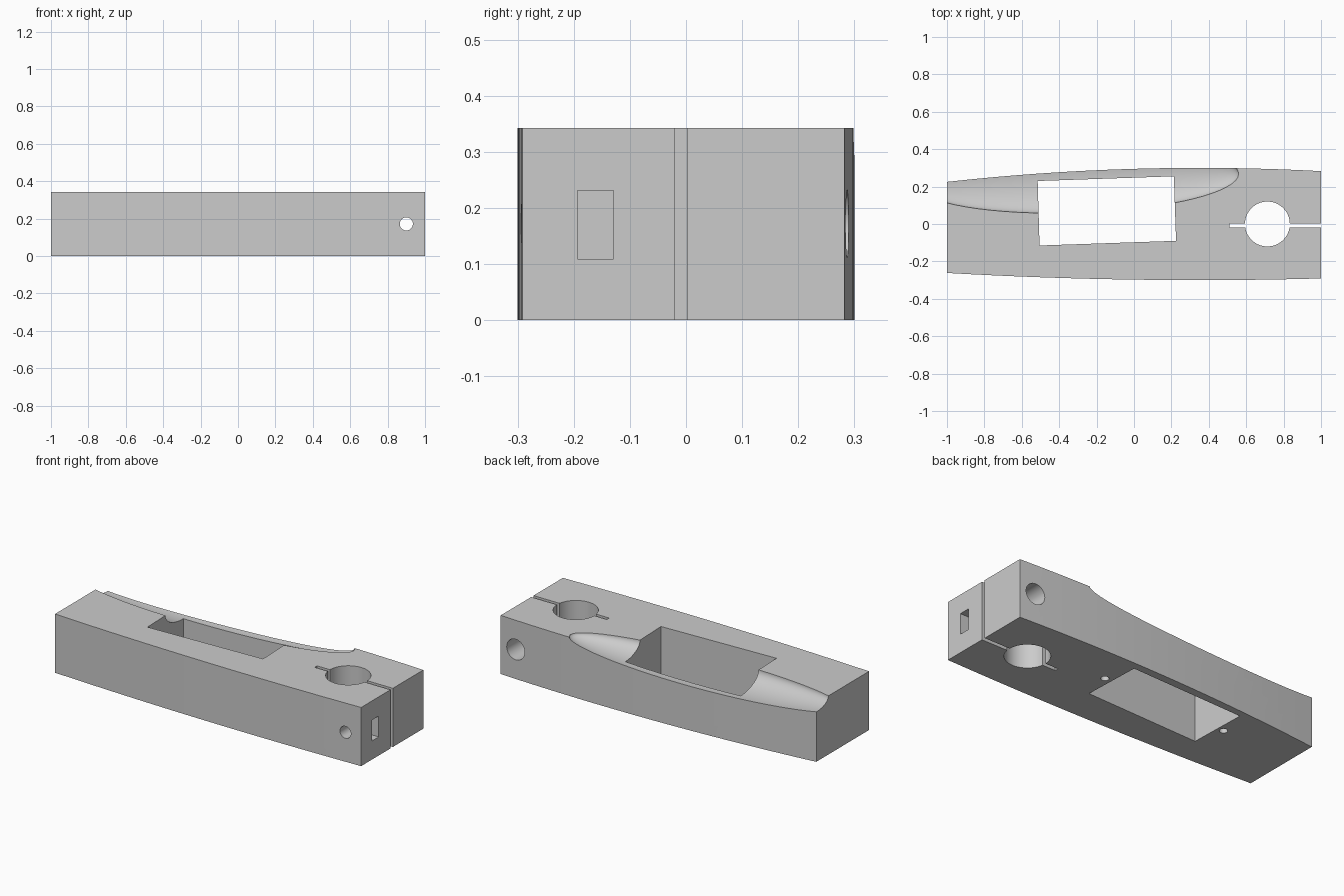
import bpy, bmesh, math

cube = bpy.data.objects.get("Cube")
if cube:
    bpy.data.objects.remove(cube, do_unlink=True)

HEIGHT = 0.343
MID = 0.172

grey = bpy.data.materials.new("light grey")
grey.use_nodes = True
colour = (0.6, 0.6, 0.6, 1)
grey.diffuse_color = colour
grey.node_tree.nodes["Principled BSDF"].inputs["Base Color"].default_value = colour


def prism(name, outline, z0, z1):
    """Extrude a plan outline from z0 to z1."""
    bm = bmesh.new()
    face = bm.faces.new([bm.verts.new((x, y, z0)) for x, y in outline])
    new = bmesh.ops.extrude_face_region(bm, geom=[face])["geom"]
    tops = [v for v in new if isinstance(v, bmesh.types.BMVert)]
    bmesh.ops.translate(bm, verts=tops, vec=(0, 0, z1 - z0))
    bmesh.ops.recalc_face_normals(bm, faces=bm.faces)
    mesh = bpy.data.meshes.new(name)
    bm.to_mesh(mesh)
    bm.free()
    mesh.materials.append(grey)
    obj = bpy.data.objects.new(name, mesh)
    bpy.context.collection.objects.link(obj)
    return obj


def box(name, x0, x1, y0, y1, z0, z1):
    return prism(name, [(x0, y0), (x1, y0), (x1, y1), (x0, y1)], z0, z1)


def cylinder(name, radius, depth, location, tilt=0, sides=48):
    bpy.ops.mesh.primitive_cylinder_add(vertices=sides, radius=radius, depth=depth,
                                        location=location, rotation=(tilt, 0, 0))
    obj = bpy.context.object
    obj.name = name
    obj.data.materials.append(grey)
    return obj


# Block with gently bowed long sides
xs = [-1 + i / 8 for i in range(17)]
front = [(x, -0.3 + 0.021 * (x - 0.35) ** 2) for x in xs]
back = [(x, 0.3 - 0.041 * (x - 0.35) ** 2) for x in reversed(xs)]
body = prism("clamp_body", front + back, 0, HEIGHT)

# Shallow elliptical scoop along the top back edge
bpy.ops.mesh.primitive_uv_sphere_add(segments=64, ring_count=48, location=(-0.3, 0.24, HEIGHT),
                                     rotation=(0, 0, 0.034))
scoop = bpy.context.object
scoop.name = "scoop"
scoop.scale = (0.86, 0.18, 0.088)
scoop.data.materials.append(grey)

window = [(-0.505, -0.115), (0.225, -0.09), (0.213, 0.255), (-0.515, 0.23)]
across = math.pi / 2
cutters = [
    scoop,
    prism("window", window, -0.1, 0.5),
    cylinder("clamp_bore", 0.12, 1, (0.713, 0, MID), sides=64),
    box("clamp_slot", 0.51, 1.1, -0.02, 0.002, -0.1, 0.5),
    cylinder("bolt_hole", 0.035, 1, (0.9, 0, MID), across),
    cylinder("bolt_head_recess", 0.06, 0.3, (0.9, 0.27, MID), across),
    box("nut_pocket", 0.84, 1.1, -0.193, -0.129, 0.109, 0.231),
    cylinder("right_screw_hole", 0.022, 0.3, (0.262, 0.08, 0), sides=24),
    cylinder("left_screw_hole", 0.022, 0.3, (-0.548, 0.06, 0), sides=24),
]

# Cut every opening out of the block
bpy.ops.object.select_all(action="DESELECT")
bpy.context.view_layer.objects.active = body
body.select_set(True)
for cutter in cutters:
    mod = body.modifiers.new(cutter.name, "BOOLEAN")
    mod.operation = "DIFFERENCE"
    mod.solver = "EXACT"
    mod.object = cutter
    bpy.ops.object.modifier_apply(modifier=mod.name)
for cutter in cutters:
    bpy.data.objects.remove(cutter, do_unlink=True)

bpy.ops.object.shade_smooth_by_angle(angle=math.radians(25))
